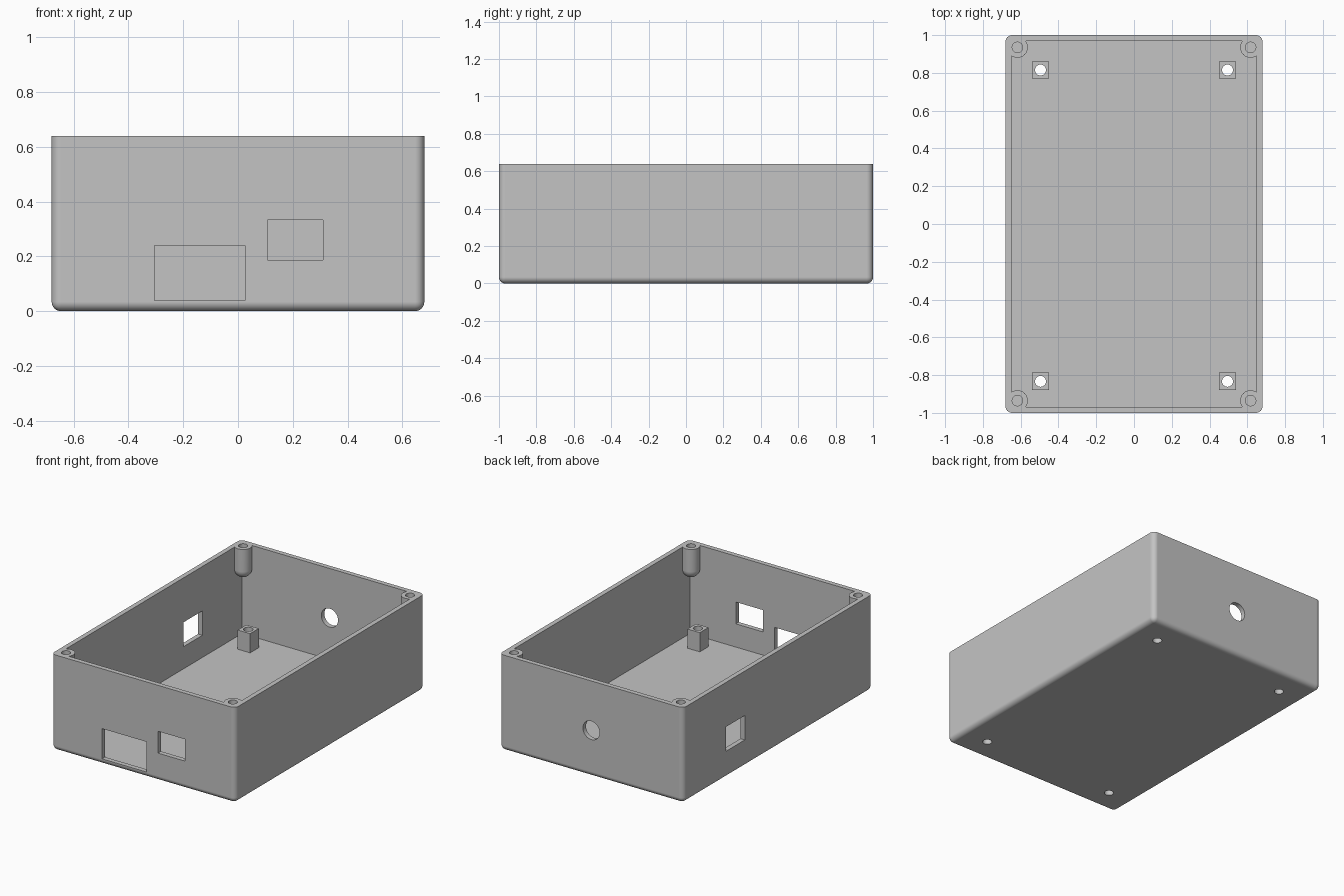
import bpy
import bmesh
from math import sin, cos, pi
from mathutils import Matrix, Vector

if "Cube" in bpy.data.objects:
    bpy.data.objects.remove(bpy.data.objects["Cube"], do_unlink=True)

HX, HY, HEIGHT = 0.68, 1.0, 0.64       # outer half sizes and height
WALL, ROUND = 0.032, 0.034
BOSS_X, BOSS_Y = 0.617, 0.935          # lid screw bosses
POST_X, POST_YS = 0.495, (0.815, -0.833)  # board standoffs


def make_object(name, bm):
    bmesh.ops.recalc_face_normals(bm, faces=bm.faces)
    mesh = bpy.data.meshes.new(name)
    bm.to_mesh(mesh)
    bm.free()
    obj = bpy.data.objects.new(name, mesh)
    bpy.context.collection.objects.link(obj)
    return obj


def box_bm(low, high):
    bm = bmesh.new()
    low, high = Vector(low), Vector(high)
    place = Matrix.Translation((low + high) / 2) @ Matrix.Diagonal((*(high - low), 1))
    bmesh.ops.create_cube(bm, size=1, matrix=place)
    return bm


def box(name, low, high):
    return make_object(name, box_bm(low, high))


def cylinder(name, centre, radius, depth, axis="Z"):
    bm = bmesh.new()
    turn = Matrix.Rotation(pi / 2, 4, "X") if axis == "Y" else Matrix()
    bmesh.ops.create_cone(bm, cap_ends=True, segments=32, radius1=radius, radius2=radius,
                          depth=depth, matrix=Matrix.Translation(centre) @ turn)
    return make_object(name, bm)


def round_ended_pin(name, x, y, radius, z_centre, z_top):
    """Vertical pin with a hemispherical lower end."""
    bm = bmesh.new()
    steps = 8
    pts = [(radius * sin(pi / 2 * i / steps), z_centre - radius * cos(pi / 2 * i / steps))
           for i in range(steps + 1)] + [(radius, z_top), (0, z_top)]
    verts = [bm.verts.new((x + r, y, z)) for r, z in pts]
    edges = [bm.edges.new(pair) for pair in zip(verts, verts[1:])]
    bmesh.ops.spin(bm, geom=verts + edges, cent=(x, y, 0), axis=(0, 0, 1),
                   angle=2 * pi, steps=32)
    bmesh.ops.remove_doubles(bm, verts=bm.verts, dist=1e-5)
    return make_object(name, bm)


def cut(target, cutter):
    mod = target.modifiers.new("cut", "BOOLEAN")
    mod.operation, mod.solver, mod.object = "DIFFERENCE", "EXACT", cutter
    bpy.context.view_layer.objects.active = target
    bpy.ops.object.modifier_apply(modifier=mod.name)
    bpy.data.objects.remove(cutter, do_unlink=True)


# Outer body, rounded everywhere except the open rim
bm = box_bm((-HX, -HY, 0), (HX, HY, HEIGHT))
rounded = [e for e in bm.edges if min(v.co.z for v in e.verts) < HEIGHT / 2]
bmesh.ops.bevel(bm, geom=rounded, offset=ROUND, segments=6, profile=0.5, affect="EDGES")
case = make_object("enclosure_case", bm)

# Hollow interior, leaving material for bosses and standoffs
cavity = box("cavity", (WALL - HX, WALL - HY, WALL), (HX - WALL, HY - WALL, 1))
for sx in (-1, 1):
    for sy in (-1, 1):
        cut(cavity, round_ended_pin("screw_boss", sx * BOSS_X, sy * BOSS_Y, 0.055, 0.49, 1.2))
    for y in POST_YS:
        x, half = sx * POST_X, 0.046
        cut(cavity, box("standoff", (x - half, y - half, -0.1), (x + half, y + half, 0.16)))
cut(case, cavity)

# Screw holes in the bosses and through the standoffs
for sx in (-1, 1):
    for sy in (-1, 1):
        cut(case, cylinder("screw_hole", (sx * BOSS_X, sy * BOSS_Y, HEIGHT), 0.028, 0.28))
    for y in POST_YS:
        cut(case, cylinder("standoff_hole", (sx * POST_X, y, 0.1), 0.029, 0.4))

# Connector openings: two in front, one on the -x side, a round one in the back
cut(case, box("large_port", (-0.305, -1.1, 0.038), (0.025, -0.9, 0.24)))
cut(case, box("small_port", (0.108, -1.1, 0.187), (0.31, -0.9, 0.333)))
cut(case, box("side_port", (-0.8, 0.35, 0.18), (-0.6, 0.55, 0.343)))
cut(case, cylinder("cable_hole", (0, HY, 0.31), 0.062, 0.2, "Y"))

# Single grey plastic
grey = bpy.data.materials.new("grey_plastic")
grey.use_nodes = True
colour = (0.55, 0.55, 0.55, 1)
grey.diffuse_color = colour
grey.node_tree.nodes["Principled BSDF"].inputs["Base Color"].default_value = colour
case.data.materials.clear()
case.data.materials.append(grey)
for face in case.data.polygons:
    face.material_index = 0

# Smooth rounds, flat walls
bpy.ops.object.select_all(action="DESELECT")
case.select_set(True)
bpy.context.view_layer.objects.active = case
bpy.ops.object.shade_smooth_by_angle(angle=pi / 6)
flatten = case.modifiers.new("flat_walls", "WEIGHTED_NORMAL")
flatten.keep_sharp = True
